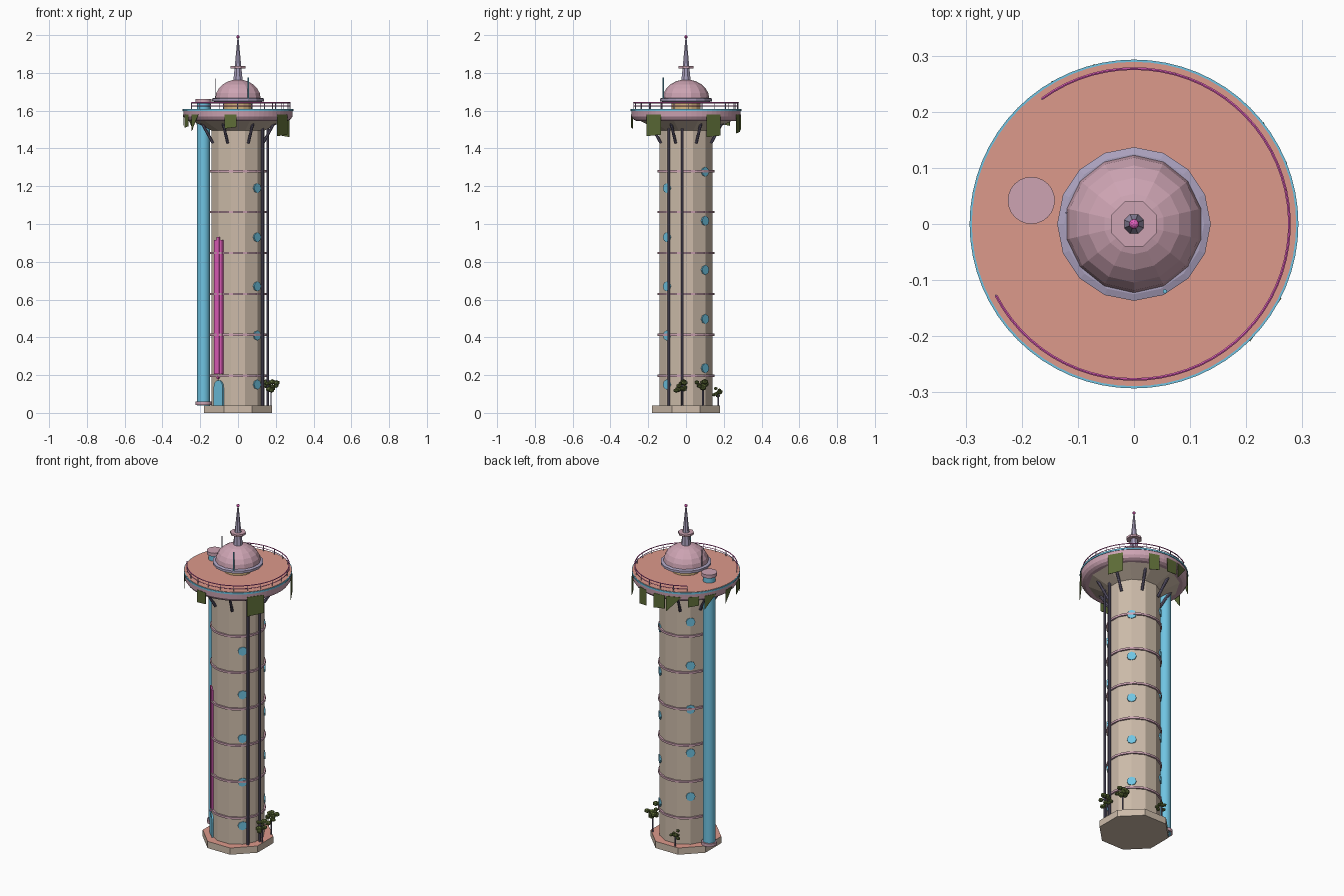
import bpy, bmesh, math, random
from math import cos, sin, radians, pi
from mathutils import Vector, Matrix

if "Cube" in bpy.data.objects:
    bpy.data.objects.remove(bpy.data.objects["Cube"])

random.seed(4)

def material(name, rgb):
    m = bpy.data.materials.new(name)
    m.diffuse_color = (*rgb, 1)
    m.use_nodes = True
    m.node_tree.nodes["Principled BSDF"].inputs["Base Color"].default_value = m.diffuse_color
    return m

TAN = material("tan_stone", (0.61, 0.50, 0.40))
SALMON = material("salmon_deck", (0.72, 0.32, 0.26))
PINK = material("dusty_pink", (0.61, 0.37, 0.45))
LAV = material("lavender", (0.41, 0.36, 0.52))
BLUE = material("sky_blue", (0.16, 0.55, 0.76))
MAG = material("magenta", (0.80, 0.12, 0.53))
DARK = material("dark_slate", (0.15, 0.13, 0.21))
GREEN = material("leaf_green", (0.11, 0.15, 0.038))
GOLD = material("warm_gold", (0.68, 0.47, 0.22))

def make(name, bm, *mats, smooth=False):
    bmesh.ops.recalc_face_normals(bm, faces=bm.faces)
    me = bpy.data.meshes.new(name)
    bm.to_mesh(me)
    bm.free()
    ob = bpy.data.objects.new(name, me)
    bpy.context.collection.objects.link(ob)
    for m in mats:
        me.materials.append(m)
    if smooth:
        bpy.context.view_layer.objects.active = ob
        ob.select_set(True)
        bpy.ops.object.shade_smooth_by_angle(angle=radians(35))
        ob.select_set(False)
    return ob

def lathe(name, profile, n, mat, turn=0.0, loc=(0, 0), closed=False, smooth=False):
    """Turned solid from (radius, height) points; closed makes a ring."""
    bm = bmesh.new()
    rows = [[bm.verts.new((loc[0] + r * cos(turn + 2 * pi * i / n),
                           loc[1] + r * sin(turn + 2 * pi * i / n), z))
             for i in range(n)] for r, z in profile]
    pairs = list(zip(rows, rows[1:])) + ([(rows[-1], rows[0])] if closed else [])
    for a, b in pairs:
        for i in range(n):
            j = (i + 1) % n
            bm.faces.new((a[i], a[j], b[j], b[i]))
    if not closed:
        bm.faces.new(rows[0])
        bm.faces.new(rows[-1])
    return make(name, bm, mat, smooth=smooth)

def band(name, r0, r1, z0, z1, n, mat, turn=0.0):
    return lathe(name, [(r0, z0), (r1, z0), (r1, z1), (r0, z1)], n, mat, turn, closed=True)

def rods(name, segs, r, mat, n=8):
    bm = bmesh.new()
    for a, b in segs:
        a, b = Vector(a), Vector(b)
        d = b - a
        m = Matrix.Translation((a + b) / 2) @ d.to_track_quat('Z', 'Y').to_matrix().to_4x4()
        bmesh.ops.create_cone(bm, cap_ends=True, segments=n, radius1=r, radius2=r,
                              depth=d.length, matrix=m)
    return make(name, bm, mat)

def polar(r, deg, z):
    return Vector((r * cos(radians(deg)), r * sin(radians(deg)), z))

def plate(name, outline, r, deg, t, mat):
    """Flat outline of (sideways, z) points facing outward at an angle."""
    bm = bmesh.new()
    side = polar(1, deg + 90, 0)
    f = bm.faces.new([bm.verts.new(polar(r, deg, z) + side * s) for s, z in outline])
    ext = bmesh.ops.extrude_face_region(bm, geom=[f])
    bmesh.ops.translate(bm, vec=polar(t, deg, 0),
                        verts=[v for v in ext['geom'] if isinstance(v, bmesh.types.BMVert)])
    return make(name, bm, mat)

# Octagonal base with salmon top
base = lathe("base", [(0.195, 0), (0.195, 0.04)], 8, TAN, pi / 8)
base.data.materials.append(SALMON)
for p in base.data.polygons:
    p.material_index = 1 if p.normal.z > 0.9 else 0

# Twelve-sided shaft, trim rings
lathe("shaft", [(0.145, 0.04), (0.145, 1.51)], 12, TAN, pi / 12)
for i in range(6):
    z = 0.197 + i * 0.2165
    band(f"shaft_ring_{i + 1}", 0.137, 0.151, z - 0.006, z + 0.006, 24, PINK, pi / 24)

# Round windows spiralling over three corners
for k, deg in enumerate((-45, 45, 135)):
    rods(f"windows_{k + 1}", [(polar(0.13, deg, z), polar(0.147, deg, z)) for z in
         [0.15 + k * 0.0867 + i * 0.26 for i in range(5)]], 0.026, BLUE)

# Arched door and tall sign on the front left corner
arch = [(-0.034, 0.04), (0.034, 0.04), (0.034, 0.13)] + \
       [(0.034 * cos(pi * i / 8), 0.135 + 0.038 * sin(pi * i / 8)) for i in range(1, 8)] + [(-0.034, 0.13)]
plate("door", arch, 0.14, 225, 0.009, BLUE)
rods("door_lamp", [(polar(0.14, 225, 0.187), polar(0.155, 225, 0.187))], 0.007, MAG)
for i, (w, top, t) in enumerate(((0.03, 0.915, 0.009), (0.009, 0.93, 0.013))):
    plate(f"sign_panel_{i + 1}", [(-w, 0.205), (w, 0.205), (w, top), (-w, top)], 0.139, 225, t, MAG)

# Lift tube with end caps
LIFT = (-0.183, 0.042)
lathe("lift_tube", [(0.034, 0.04), (0.034, 1.65)], 24, BLUE, loc=LIFT, smooth=True)
lathe("lift_foot", [(0.042, 0.042), (0.042, 0.06)], 24, PINK, loc=LIFT)
lathe("lift_cap", [(0.034, 1.638), (0.042, 1.642), (0.042, 1.662)], 24, PINK, loc=LIFT)

# Service pipes on the right side
rods("service_pipes", [(polar(0.158, a, 0.04), polar(0.158, a, 1.53)) for a in (-35, -7)], 0.007, DARK)

# Flared underside, deck rim, deck top
lathe("deck_flare", [(0.145, 1.495), (0.268, 1.555)], 12, TAN, pi / 12)
lathe("deck_rim", [(0.262, 1.545), (0.278, 1.553), (0.288, 1.568), (0.29, 1.60), (0.285, 1.606)],
      64, PINK)
lathe("deck_floor", [(0.289, 1.60), (0.289, 1.61)], 64, SALMON)
band("deck_light_ring", 0.287, 0.293, 1.598, 1.608, 64, BLUE)

# Diagonal braces
rods("braces", [(polar(0.145, 22.5 + 45 * i, 1.43), polar(0.21, 22.5 + 45 * i, 1.54))
                for i in range(8)], 0.008, DARK)

# Railing, open beside the lift
A0, A1, N = -152.6, 126.3, 54
angs = [A0 + (A1 - A0) * i / N for i in range(N + 1)]
for nm, z, r in (("top_rail", 1.642, 0.0028), ("mid_rail", 1.625, 0.0018)):
    rods(nm, [(polar(0.277, a, z), polar(0.277, b, z)) for a, b in zip(angs, angs[1:])], r, MAG, 6)
rods("rail_posts", [(polar(0.277, a, 1.605), polar(0.277, a, 1.642)) for a in angs[::3]], 0.002, LAV, 6)

# Drum, collar and dome
lathe("drum", [(0.078, 1.605), (0.078, 1.655)], 16, GOLD)
lathe("collar", [(0.125, 1.647), (0.137, 1.65), (0.137, 1.664), (0.125, 1.668)], 16, LAV)
lathe("dome", [(0.123 * cos(radians(a)), 1.665 + 0.1 * sin(radians(a)))
               for a in (0, 16, 32, 48, 64, 78)], 14, PINK, pi / 2)

# Spire with disc and ball
lathe("spire", [(0.027, 1.755), (0.003, 1.988)], 8, LAV, pi / 8)
lathe("spire_disc", [(0.043, 1.824), (0.043, 1.836)], 8, PINK, pi / 8)
bm = bmesh.new()
bmesh.ops.create_icosphere(bm, subdivisions=2, radius=0.009, matrix=Matrix.Translation((0, 0, 1.991)))
make("spire_ball", bm, MAG)

# Antennas
rods("antenna_grey", [((-0.12, 0.02, 1.65), (-0.12, 0.02, 1.77))], 0.002, DARK, 6)
rods("antenna_blue", [((0.055, -0.12, 1.65), (0.055, -0.12, 1.775))], 0.004, BLUE, 6)

# Hanging vines: (angle, width, length, pointed)
vines = [(-98, 0.065, 0.075, 0), (-36, 0.095, 0.115, 0), (30, 0.085, 0.12, 0), (72, 0.06, 0.1, 0),
         (95, 0.07, 0.085, 0), (112, 0.085, 0.09, 1), (133, 0.06, 0.06, 0), (152, 0.07, 0.08, 1),
         (178, 0.06, 0.08, 1), (200, 0.06, 0.07, 0), (218, 0.06, 0.09, 1)]
for i, (deg, w, h, pointed) in enumerate(vines):
    t, b = 1.58, 1.58 - h
    low = [(-w / 2, b)] if pointed else [(-w / 2, b), (w / 2, b + 0.008)]
    plate(f"hanging_vine_{i + 1}", low + [(w / 2, t), (-w / 2, t)], 0.2885, deg, 0.002, GREEN)

# Small trees on the base
trees = ((0.175, -0.02, 0.14, 1), (0.155, 0.09, 0.14, 1), (-0.05, 0.172, 0.108, 0.75))
for i, (x, y, z, s) in enumerate(trees):
    rods(f"tree_trunk_{i + 1}", [((x, y, 0.035), (x, y, z))], 0.004, DARK, 6)
    bm = bmesh.new()
    for k in range(10):
        a, d = k * 2.4, s * (0.01 + 0.022 * (k % 3) / 2)
        c = Vector((x + d * cos(a), y + d * sin(a), z + s * random.uniform(-0.025, 0.028)))
        bmesh.ops.create_icosphere(bm, subdivisions=1, radius=s * random.uniform(0.013, 0.02),
                                   matrix=Matrix.Translation(c) @ Matrix.Diagonal((1, 1, 0.8, 1)))
    make(f"tree_leaves_{i + 1}", bm, GREEN)
